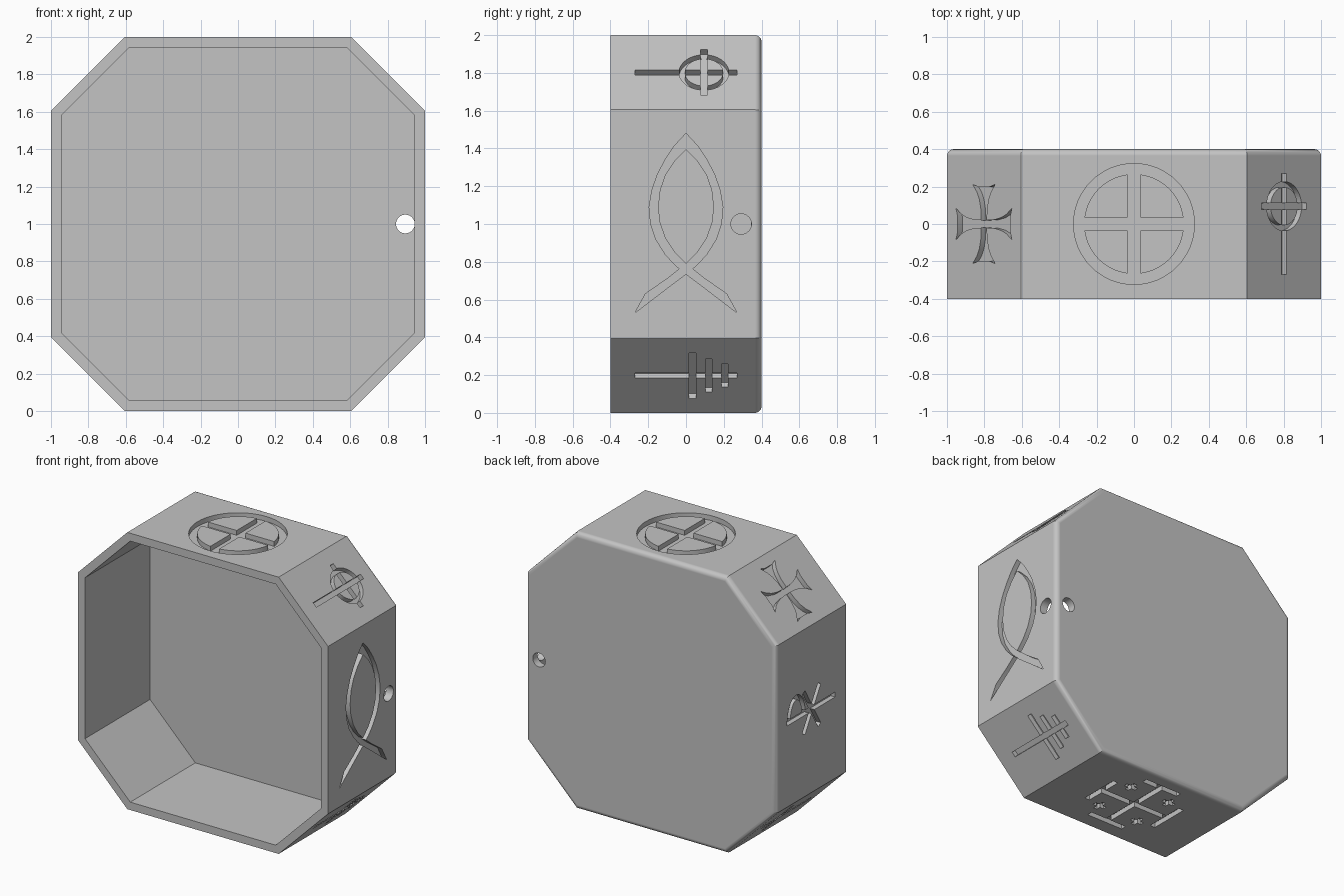
import bpy, bmesh, math
from mathutils import Vector

cube = bpy.data.objects.get("Cube")
if cube:
    bpy.data.objects.remove(cube, do_unlink=True)

WALL, CORNER, CUT, BAR = 0.057, 0.605, 0.035, 0.018
SLANT = (1 + CORNER) / math.sqrt(2)

grey = bpy.data.materials.new("light grey")
grey.use_nodes = True
colour = (0.55, 0.55, 0.55, 1)
grey.diffuse_color = colour
grey.node_tree.nodes["Principled BSDF"].inputs["Base Color"].default_value = colour


def finish(bm, name):
    bmesh.ops.recalc_face_normals(bm, faces=bm.faces)
    mesh = bpy.data.meshes.new(name)
    bm.to_mesh(mesh)
    bm.free()
    mesh.materials.append(grey)
    obj = bpy.data.objects.new(name, mesh)
    bpy.context.collection.objects.link(obj)
    return obj


def octagon(bm, inset, y0, y1):
    """Octagonal prism along y, returning its back face."""
    a, c = 1 - inset, CORNER - inset * math.tan(math.pi / 8)
    ring = [(a, c), (c, a), (-c, a), (-a, c), (-a, -c), (-c, -a), (c, -a), (a, -c)]
    front, back = [[bm.verts.new((x, y, z + 1)) for x, z in ring] for y in (y0, y1)]
    bm.faces.new(front)
    cap = bm.faces.new(back)
    for i in range(8):
        j = (i + 1) % 8
        bm.faces.new((front[i], front[j], back[j], back[i]))
    return cap


# 2D shapes in the plane of a side: u to the viewer's right, v towards the back
def rect(u, v, hu, hv):
    return [(u - hu, v - hv), (u + hu, v - hv), (u + hu, v + hv), (u - hu, v + hv)]


def stroke(a, b, half=BAR):
    a, b = Vector(a), Vector(b)
    n = (b - a).orthogonal().normalized() * half
    return [tuple(p) for p in (a + n, b + n, b - n, a - n)]


def arc(r, start, end, n, u=0, v=0, squash=1):
    angles = [math.radians(start + (end - start) * i / n) for i in range(n + 1)]
    return [(u + r * math.cos(t), v + squash * r * math.sin(t)) for t in angles]


def turned(points, quarter):
    for _ in range(quarter):
        points = [(-v, u) for u, v in points]
    return points


def engraving(name, angle, dist, polygons, rings=()):
    """Cutter for one side: prisms plus annular rings (v, outer, inner)."""
    t = math.radians(angle)
    n = Vector((math.cos(t), 0, math.sin(t)))
    right = Vector((n.z, 0, -n.x))
    centre = Vector((0, 0, 1))
    bm = bmesh.new()

    def layer(points, depth):
        return [bm.verts.new(centre + n * (dist + depth) + right * u + Vector((0, v, 0)))
                for u, v in points]

    for poly in polygons:
        low, high = layer(poly, -CUT), layer(poly, 0.03)
        bm.faces.new(low)
        bm.faces.new(high)
        for i in range(len(poly)):
            j = (i + 1) % len(poly)
            bm.faces.new((low[i], low[j], high[j], high[i]))
    for v, outer, inner in rings:
        o, i = [arc(r, 0, 360, 64, 0, v)[:-1] for r in (outer, inner)]
        loops = [layer(o, -CUT), layer(o, 0.03), layer(i, 0.03), layer(i, -CUT)]
        for k in range(4):
            a, b = loops[k], loops[(k + 1) % 4]
            for m in range(64):
                w = (m + 1) % 64
                bm.faces.new((a[m], a[w], b[w], b[m]))
    return finish(bm, name)


def drill(name, start, end, radius):
    bm = bmesh.new()
    a, b = Vector(start), Vector(end)
    bmesh.ops.create_cone(bm, cap_ends=True, segments=40, radius1=radius,
                          radius2=radius, depth=(b - a).length)
    turn = (b - a).to_track_quat("Z", "Y").to_matrix()
    bmesh.ops.rotate(bm, verts=bm.verts, matrix=turn)
    bmesh.ops.translate(bm, verts=bm.verts, vec=(a + b) / 2)
    return finish(bm, name)


# Outer shell with rounded back rim
bm = bmesh.new()
cap = octagon(bm, 0, -0.4, 0.4)
bmesh.ops.bevel(bm, geom=list(cap.edges), offset=0.035, offset_type="OFFSET",
                segments=5, profile=0.5, affect="EDGES")
box = finish(bm, "octagonal_box")

bm = bmesh.new()
octagon(bm, WALL, -0.5, 0.4 - WALL)
cutters = [finish(bm, "cavity_cutter")]

# Cord holes through the right wall and the back
cutters += [drill("side_hole_cutter", (0.92, 0.292, 1), (1.1, 0.292, 1), 0.054),
            drill("back_hole_cutter", (0.895, 0.32, 1), (0.895, 0.5, 1), 0.05)]

# Top: ringed cross
cutters.append(engraving("ringed_cross_cutter", 90, 1,
                         [rect(0, 0, 0.035, 0.29), rect(0, 0, 0.29, 0.035)],
                         [(0, 0.323, 0.267)]))

# Upper right: long cross with ring
cutters.append(engraving("long_ring_cross_cutter", 45, SLANT,
                         [rect(0, 0, BAR, 0.27), rect(0, 0.095, 0.17, BAR)],
                         [(0.095, 0.132, 0.102)]))

# Right: fish from two mirrored ribbons
ribbon = [(0, 1.48), (0.06, 1.415), (0.11, 1.34), (0.15, 1.265), (0.18, 1.18),
          (0.195, 1.09), (0.187, 1.0), (0.16, 0.92), (0.11, 0.84), (0.06, 0.785),
          (0, 0.735), (-0.1, 0.66), (-0.27, 0.53), (-0.215, 0.63), (-0.1, 0.71),
          (0, 0.79), (0.06, 0.85), (0.11, 0.925), (0.14, 1.01), (0.148, 1.09),
          (0.138, 1.18), (0.11, 1.26), (0.06, 1.335), (0, 1.395), (-0.02, 1.42)]
cutters.append(engraving("fish_cutter", 0, 1,
                         [[(1 - z, s * y) for y, z in ribbon] for s in (1, -1)]))

# Lower right: triple-barred cross
cutters.append(engraving("triple_cross_cutter", -45, SLANT,
                         [rect(0, 0, BAR, 0.27)] +
                         [rect(0, v, h, BAR) for v, h in ((0.035, 0.17), (0.12, 0.124), (0.205, 0.085))]))

# Bottom: crutch cross with four small crosses
shapes = [rect(0, 0, 0.02, 0.28), rect(0, 0, 0.28, 0.02)]
for q in range(4):
    shapes.append(turned(rect(0, 0.28, 0.145, 0.02), q))
    for hu, hv in ((0.045, 0.014), (0.014, 0.045)):
        shapes.append(turned(rect(0.16, 0.16, hu, hv), q))
cutters.append(engraving("crutch_cross_cutter", -90, 1, shapes))

# Lower left: plain long cross
cutters.append(engraving("long_cross_cutter", -135, SLANT,
                         [rect(0, 0, BAR, 0.27), rect(0, 0.1, 0.17, BAR)]))

# Left: staff with loop and crossed strokes
loop = arc(0.165, -90, 90, 20, 0, 0.17, 0.62) + arc(0.13, 90, -90, 20, 0, 0.17, 0.52)
cutters.append(engraving("staff_and_cross_cutter", 180, 1,
                         [rect(0, 0, BAR, 0.275), loop,
                          stroke((-0.15, -0.095), (0.15, 0.085)),
                          stroke((-0.15, 0.085), (0.15, -0.095))]))

# Upper left: flared cross
side = [(0.02, 0.02), (0.023, 0.08), (0.034, 0.13), (0.052, 0.17), (0.085, 0.212), (0.04, 0.198)]
arm = side + [(-u, v) for u, v in reversed(side[1:])]
flared = [p for q in range(4) for p in turned(arm, q)]
cutters.append(engraving("flared_cross_cutter", 135, SLANT, [flared]))

# Carve everything out of the shell, then drop the cutters
for cutter in cutters:
    cutter.hide_render = True
    mod = box.modifiers.new(cutter.name, "BOOLEAN")
    mod.operation, mod.solver, mod.object = "DIFFERENCE", "EXACT", cutter
    mod.use_self = True
carved = bpy.data.meshes.new_from_object(
    box.evaluated_get(bpy.context.evaluated_depsgraph_get()))
box.modifiers.clear()
box.data = carved
for cutter in cutters:
    bpy.data.objects.remove(cutter, do_unlink=True)

bpy.ops.object.select_all(action="DESELECT")
box.select_set(True)
bpy.context.view_layer.objects.active = box
bpy.ops.object.shade_smooth_by_angle(angle=math.radians(30))
weighted = box.modifiers.new("clean_shading", "WEIGHTED_NORMAL")
weighted.keep_sharp = True
